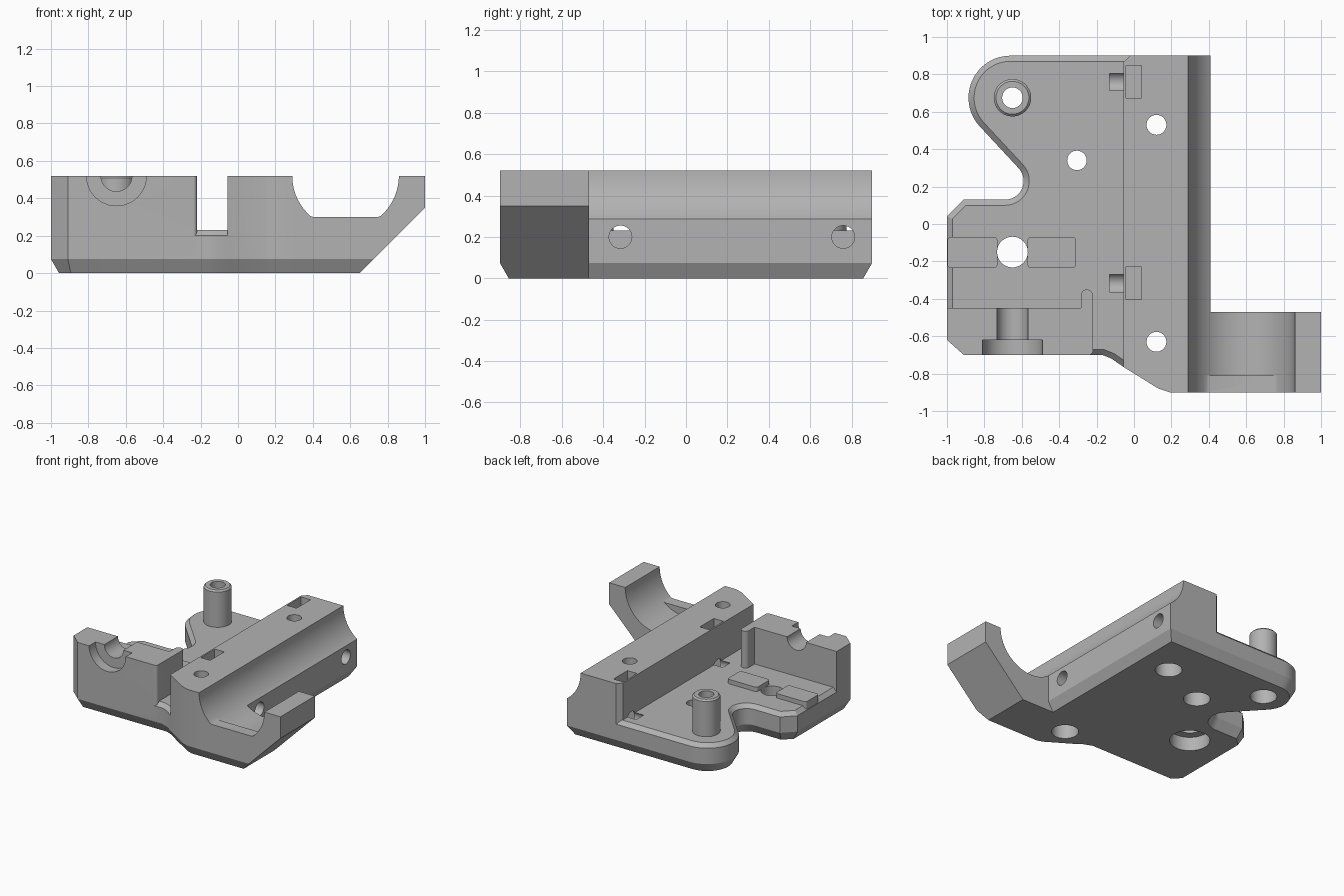
import bpy, bmesh
from math import sin, cos, radians
from mathutils import Vector

cube = bpy.data.objects.get("Cube")
if cube:
    bpy.data.objects.remove(cube, do_unlink=True)

grey = bpy.data.materials.new("matte_grey")
grey.use_nodes = True
grey.diffuse_color = (0.45, 0.45, 0.45, 1)
grey.node_tree.nodes["Principled BSDF"].inputs["Base Color"].default_value = (0.45, 0.45, 0.45, 1)


def arc(cx, cy, r, start, end, n=16):
    angles = [radians(start + (end - start) * i / n) for i in range(n + 1)]
    return [(cx + r * cos(a), cy + r * sin(a)) for a in angles]


def circle(cx, cy, r, n=48):
    return arc(cx, cy, r, 0, 360, n)[:-1]


def rect(x0, x1, y0, y1):
    return [(x0, y0), (x1, y0), (x1, y1), (x0, y1)]


def rounded(x0, x1, y0, y1, r):
    return (arc(x1 - r, y1 - r, r, 0, 90, 5) + arc(x0 + r, y1 - r, r, 90, 180, 5)
            + arc(x0 + r, y0 + r, r, 180, 270, 5) + arc(x1 - r, y0 + r, r, 270, 360, 5))


def inset(points, dist, straight_x):
    """Mitred inset of a counter-clockwise outline; the edge on straight_x stays put."""
    pts = [Vector(p) for p in points]
    lines = []
    for i, p in enumerate(pts):
        q = pts[(i + 1) % len(pts)]
        d = (q - p).normalized()
        keep = p.x == straight_x and q.x == straight_x
        lines.append((p + Vector((-d.y, d.x)) * (0 if keep else dist), d))
    result = []
    for i in range(len(pts)):
        (a, u), (b, v) = lines[i - 1], lines[i]
        cross = u.x * v.y - u.y * v.x
        w = b - a
        t = (w.x * v.y - w.y * v.x) / cross if abs(cross) > 1e-5 else None
        result.append(tuple(b if t is None else a + u * t))
    return result


def loft(name, rings, axis="z"):
    """Closed solid through (outline, level) rings stacked along an axis."""
    place = {"x": lambda a, b, h: (h, a, b),
             "y": lambda a, b, h: (a, h, b),
             "z": lambda a, b, h: (a, b, h)}[axis]
    bm = bmesh.new()
    loops = [[bm.verts.new(place(a, b, h)) for a, b in outline] for outline, h in rings]
    n = len(loops[0])
    for low, high in zip(loops, loops[1:]):
        for i in range(n):
            j = (i + 1) % n
            bm.faces.new((low[i], low[j], high[j], high[i]))
    bm.faces.new(loops[0][::-1])
    bm.faces.new(loops[-1])
    bmesh.ops.recalc_face_normals(bm, faces=bm.faces)
    mesh = bpy.data.meshes.new(name)
    bm.to_mesh(mesh)
    bm.free()
    mesh.materials.append(grey)
    obj = bpy.data.objects.new(name, mesh)
    bpy.context.scene.collection.objects.link(obj)
    return obj


def prism(name, outline, low, high, axis="z"):
    return loft(name, [(outline, low), (outline, high)], axis)


def combine(target, tool, operation):
    tool.hide_render = True
    mod = target.modifiers.new(operation, "BOOLEAN")
    mod.operation, mod.solver, mod.object = operation, "EXACT", tool
    bpy.context.view_layer.objects.active = target
    bpy.ops.object.modifier_apply(modifier=mod.name)
    bpy.data.objects.remove(tool, do_unlink=True)


TOP, FLOOR = 0.52, 0.23
SIDE, FRONT, BACK = 0.41, -0.9, 0.9

# Base plate: rounded lobe, concave notch, chamfered above and below
plate = ([(SIDE, FRONT), (SIDE, BACK)]
         + arc(-0.66, 0.675, 0.225, 90, 222, 24)
         + arc(-0.69, 0.23, 0.1, 42, -90)
         + [(-0.91, 0.13), (-1, 0.04), (-1, -0.62), (-0.91, -0.7), (-0.17, -0.7),
            (-0.12, -0.72), (-0.055, -0.765), (0.13, -0.88), (0.19, FRONT)])
body = loft("mount_body", [(inset(plate, 0.043, SIDE), 0), (plate, 0.075),
                           (plate, FLOOR - 0.03), (inset(plate, 0.03, SIDE), FLOOR)])

# Long rail
rail = [(-0.055, -0.765), (0.13, -0.88), (0.19, FRONT), (SIDE, FRONT), (SIDE, BACK),
        (-0.02, BACK), (-0.055, 0.865)]
combine(body, prism("rail", rail, 0.1, TOP), "UNION")

# Cradle arm with sloped underside and front lower chamfer
arm = prism("cradle_arm", [(0.3, 0), (0.65, 0), (1, 0.35), (1, TOP), (0.3, TOP)], FRONT, -0.47, "y")
wedge = [(FRONT, 0.075), (-0.857, 0), (-0.857, -0.1), (-1, -0.1), (-1, 0.075)]
combine(arm, prism("arm_chamfer", wedge, 0.2, 1.1, "x"), "DIFFERENCE")
combine(body, arm, "UNION")

# Front wall with a short return at its inner end
wall = ([(-1, -0.62), (-0.91, -0.7)] + arc(-0.24, -0.68, 0.02, 270, 360, 5)
        + arc(-0.252, -0.382, 0.032, 0, 180, 10) + [(-0.284, -0.45), (-1, -0.45)])
combine(body, prism("front_wall", wall, 0.1, TOP), "UNION")

# Hollow post and the two raised pads
post, post_rim = circle(-0.65, 0.675, 0.1), circle(-0.65, 0.675, 0.088)
combine(body, loft("post", [(post, 0.15), (post, TOP - 0.012), (post_rim, TOP)]), "UNION")
for x0, x1 in ((-0.998, -0.73), (-0.57, -0.31)):
    pad = rounded(x0, x1, -0.235, -0.07, 0.02)
    combine(body, prism("pad", pad, 0.15, FLOOR + 0.035), "UNION")

# Round channel along the rail and arm, with a flat lip at the front
channel = circle(0.575, TOP, 0.285, 96)
combine(body, prism("channel", channel, -0.81, 1.1, "y"), "DIFFERENCE")
lip = [(x, max(z, 0.3)) for x, z in channel]
lip = [p for i, p in enumerate(lip) if p[1] > 0.3 or lip[i - 1][1] > 0.3 or lip[(i + 1) % 96][1] > 0.3]
combine(body, prism("lip_cut", lip, -1, -0.8, "y"), "DIFFERENCE")

# Half-round screw seat in the front wall
for r, y0, y1 in ((0.16, -0.8, -0.62), (0.083, -0.7, -0.4)):
    combine(body, prism("screw_seat", circle(-0.65, TOP, r), y0, y1, "y"), "DIFFERENCE")

# Vertical through holes, counterbored from below
for x, y, r, bore in ((0.12, 0.53, 0.053, 0.097), (0.12, -0.63, 0.053, 0.097),
                      (-0.305, 0.34, 0.052, 0.097), (-0.65, 0.675, 0.055, 0.097),
                      (-0.65, -0.15, 0.082, 0.145)):
    combine(body, prism("hole", circle(x, y, r), -0.1, 0.7), "DIFFERENCE")
    combine(body, prism("counterbore", circle(x, y, bore), -0.1, 0.11), "DIFFERENCE")

# Cross bolts and their nut pockets in the rail
for y in (-0.317, 0.76):
    combine(body, prism("bolt_hole", circle(y, 0.2, 0.055), -0.13, 0.6, "x"), "DIFFERENCE")
    pocket = rect(-0.043, 0.04, y - 0.087, y + 0.087)
    combine(body, prism("nut_pocket", pocket, 0.11, 0.6), "DIFFERENCE")

# Smooth curves, sharp edges
for obj in bpy.context.selected_objects:
    obj.select_set(False)
body.select_set(True)
bpy.context.view_layer.objects.active = body
bpy.ops.object.shade_smooth_by_angle(angle=radians(25))
